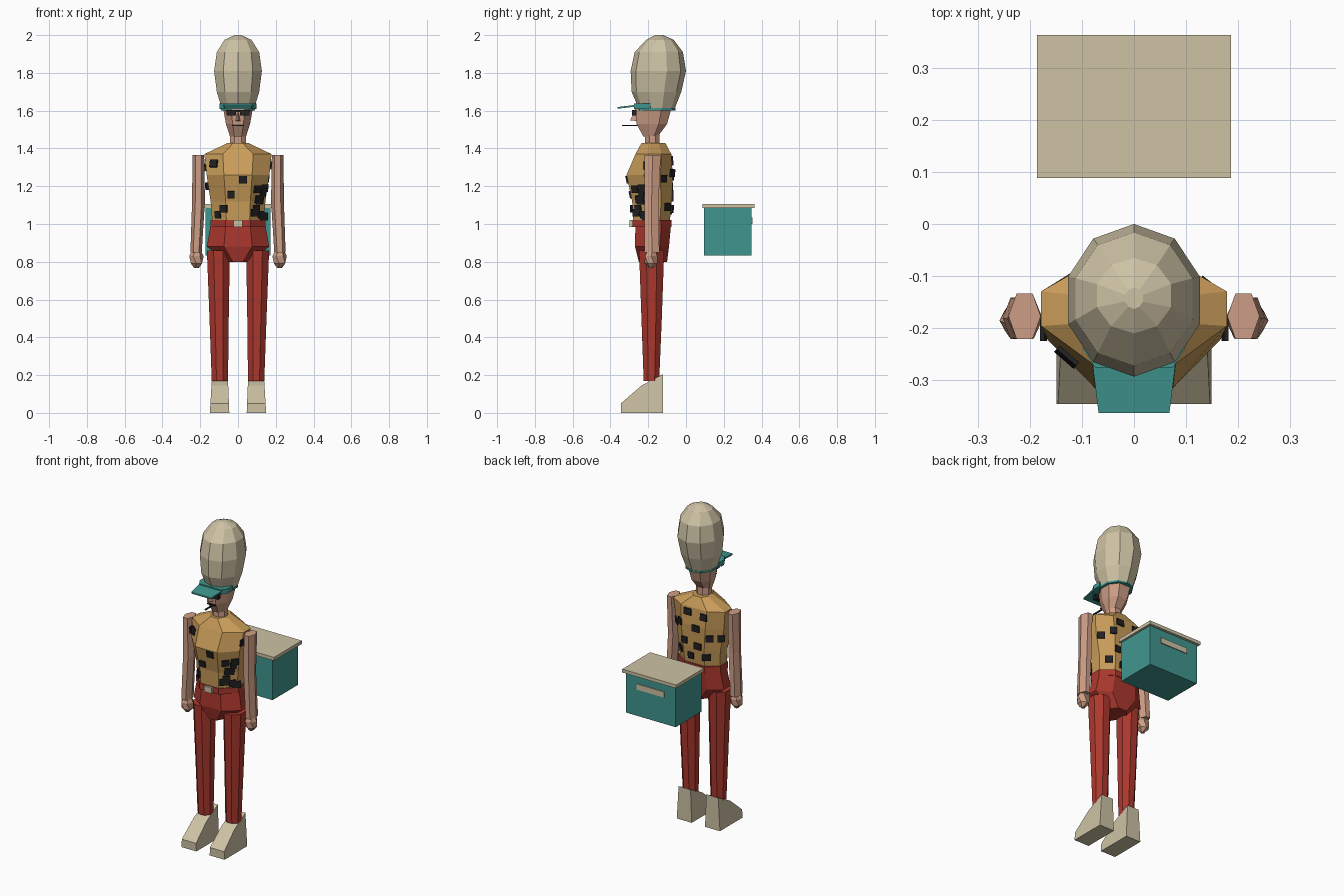
import bpy, bmesh
from math import sin, cos, pi
from mathutils import Vector
from mathutils.bvhtree import BVHTree

cube = bpy.data.objects.get("Cube")
if cube:
    bpy.data.objects.remove(cube, do_unlink=True)


def material(name, r, g, b):
    lin = [((c / 255 + 0.055) / 1.055) ** 2.4 for c in (r, g, b)] + [1]
    m = bpy.data.materials.new(name)
    m.use_nodes = True
    m.diffuse_color = lin
    m.node_tree.nodes["Principled BSDF"].inputs["Base Color"].default_value = lin
    return m


CREAM = material("cream", 205, 194, 164)
TEAL = material("teal", 64, 150, 143)
MUSTARD = material("mustard", 202, 157, 90)
SKIN = material("skin", 206, 158, 134)
RED = material("red", 172, 56, 46)
BLACK = material("black", 34, 34, 37)


def finish(name, bm, mat):
    bmesh.ops.recalc_face_normals(bm, faces=bm.faces)
    me = bpy.data.meshes.new(name)
    bm.to_mesh(me)
    bm.free()
    me.materials.append(mat)
    ob = bpy.data.objects.new(name, me)
    bpy.context.collection.objects.link(ob)
    return ob


def loft(name, rings, mat):
    """Skin a stack of equal-sized point rings and cap both ends."""
    bm = bmesh.new()
    rows = [[bm.verts.new(p) for p in r] for r in rings]
    n = len(rows[0])
    for a, b in zip(rows, rows[1:]):
        for i in range(n):
            j = (i + 1) % n
            bm.faces.new((a[i], a[j], b[j], b[i]))
    bm.faces.new(rows[0])
    bm.faces.new(rows[-1])
    return finish(name, bm, mat)


def ring(n, cx, cy, rx, ry, z, turn=0.0):
    angles = [2 * pi * i / n + turn for i in range(n)]
    return [(cx + rx * cos(a), cy + ry * sin(a), z) for a in angles]


def body_ring(w, front, back, z):
    """Eight-sided body section with a broad front and back."""
    d = back - front
    half = [(.45 * w, front), (w, front + .38 * d), (w, back - .27 * d), (.5 * w, back)]
    return [(x, y, z) for x, y in half] + [(-x, y, z) for x, y in reversed(half)]


def box(name, x, y, z, mat):
    """Box from (min, max) pairs."""
    return loft(name, [[(x[0], y[0], h), (x[1], y[0], h), (x[1], y[1], h), (x[0], y[1], h)]
                       for h in z], mat)


# Tall hair: half width, front, back, height
hair = [(.09, -.25, -.06, 1.61), (.118, -.288, -.025, 1.70), (.133, -.293, 0, 1.81),
        (.118, -.272, -.016, 1.91), (.075, -.21, -.065, 1.975), (.018, -.163, -.122, 2)]
loft("hair", [ring(10, 0, (f + b) / 2, w, (b - f) / 2, z, pi / 2) for w, f, b, z in hair], CREAM)

# Visor: thin ring, front band and brim
loft("visor_ring", [ring(10, 0, -.16, .094, .105, z, pi / 2) for z in (1.602, 1.613)], TEAL)
loft("visor_band", [[(-.097, -.187, z), (-.097, -.24, z), (-.075, -.275, z), (.075, -.275, z),
                     (.097, -.24, z), (.097, -.187, z)] for z in (1.608, 1.637)], TEAL)
loft("visor_brim", [[(-w, y, z), (w, y, z), (w, y, z + .009), (-w, y, z + .009)]
                    for w, y, z in ((.08, -.265, 1.622), (.068, -.363, 1.61))], TEAL)

# Head and neck
loft("head", [body_ring(.042, -.225, -.15, 1.462), body_ring(.064, -.262, -.1, 1.53),
              body_ring(.078, -.27, -.078, 1.61)], SKIN)
loft("neck", [ring(8, 0, -.178, .047, .042, z, pi / 8) for z in (1.41, 1.49)], SKIN)

# Face
loft("nose", [[(-.014, -.26, 1.545), (.014, -.26, 1.545), (0, -.296, 1.549)],
              [(-.006, -.26, 1.59), (.006, -.26, 1.59), (0, -.274, 1.59)]], SKIN)
box("glasses_bridge", (-.064, .064), (-.281, -.262), (1.592, 1.603), BLACK)
for s, side in ((1, "left"), (-1, "right")):
    box(side + "_lens", sorted((s * .01, s * .062)), (-.286, -.262), (1.575, 1.603), BLACK)
box("mouth", (-.028, .028), (-.266, -.25), (1.518, 1.524), BLACK)
box("toothpick", (.008, .016), (-.34, -.255), (1.518, 1.525), BLACK)

# Shirt
shirt = loft("shirt", [body_ring(.137, -.28, -.085, 1.02), body_ring(.145, -.285, -.075, 1.12),
                       body_ring(.166, -.315, -.07, 1.26), body_ring(.178, -.268, -.078, 1.37),
                       body_ring(.052, -.235, -.11, 1.43)], MUSTARD)

# Shirt patches laid flat on the surface: across, height
patches = {
    "front": [(-.127, 1.32), (.026, 1.235), (-.037, 1.155), (-.074, 1.08), (.1, 1.185),
              (.13, 1.165), (.113, 1.125), (.095, 1.08), (.12, 1.05), (.135, 1.04)],
    "back": [(.04, 1.34), (-.07, 1.33), (.09, 1.27), (-.02, 1.25), (-.1, 1.2), (.06, 1.16),
             (-.03, 1.14), (.1, 1.09), (.02, 1.07), (-.08, 1.08)],
    "left": [(-.2, 1.31), (-.23, 1.19), (-.25, 1.13), (-.26, 1.06), (-.12, 1.24)],
    "right": [(-.2, 1.30), (-.13, 1.2), (-.24, 1.05)],
}
aim = {"front": (0, 1, 0), "back": (0, -1, 0), "left": (-1, 0, 0), "right": (1, 0, 0)}
tree = BVHTree.FromPolygons([v.co for v in shirt.data.vertices],
                            [p.vertices[:] for p in shirt.data.polygons])
for side, spots in patches.items():
    ray = Vector(aim[side])
    for i, (u, z) in enumerate(spots):
        start = Vector((u, 0, z)) if ray.y else Vector((0, u, z))
        hit, normal, _, _ = tree.ray_cast(start - ray, ray)
        if hit is None:
            continue
        if normal.dot(ray) > 0:
            normal = -normal
        across = normal.cross(Vector((0, 0, 1))).normalized() * (.025 - .003 * (i % 3))
        up = across.cross(normal).normalized() * .02
        loft(f"{side}_patch_{i}", [[hit + normal * t + across * a + up * b
                                    for a, b in ((-1, -1), (1, -1), (1, 1), (-1, 1))]
                                   for t in (-.001, .008)], BLACK)

# Trousers top, belt and buckle
loft("hips", [body_ring(.06, -.25, -.1, .80), body_ring(.165, -.27, -.09, .88),
              body_ring(.146, -.268, -.08, .99)], RED)
loft("waistband", [body_ring(.146, -.284, -.076, z) for z in (.985, 1.022)], RED)
box("buckle", (-.025, .025), (-.298, -.28), (.985, 1.02), CREAM)

# Limbs and shoes, mirrored
arm = [(.222, -.181, .03, .046, .85), (.209, -.182, .034, .043, 1.12), (.21, -.177, .031, .05, 1.365)]
leg = [(.096, -.183, .044, .042, .17), (.1, -.182, .052, .055, .5), (.104, -.182, .062, .068, .86)]
hand = [(.012, .767), (.034, .79), (.038, .83), (.022, .868)]
shoe = [(-.345, 0), (-.345, .05), (-.235, .145), (-.122, .205), (-.122, 0)]
for s, side in ((1, "left"), (-1, "right")):
    loft(side + "_arm", [ring(6, s * x, y, rx, ry, z) for x, y, rx, ry, z in arm], SKIN)
    loft(side + "_hand", [ring(6, s * .22, -.185, r, r, z, pi / 6 * (i % 2))
                          for i, (r, z) in enumerate(hand)], SKIN)
    loft(side + "_leg", [ring(8, s * x, y, rx * 1.06, ry * 1.06, z, pi / 8)
                         for x, y, rx, ry, z in leg], RED)
    loft(side + "_shoe", [[(s * (x + z * k), y, z) for y, z in shoe]
                          for x, k in ((.046, .04), (.149, -.06))], CREAM)

# Carried box with lid and label
box("cooler_body", (-.172, .172), (.095, .347), (.834, 1.088), TEAL)
box("cooler_lid", (-.186, .186), (.088, .363), (1.086, 1.107), CREAM)
box("cooler_label", (-.095, .095), (.346, .353), (1, 1.035), CREAM)
